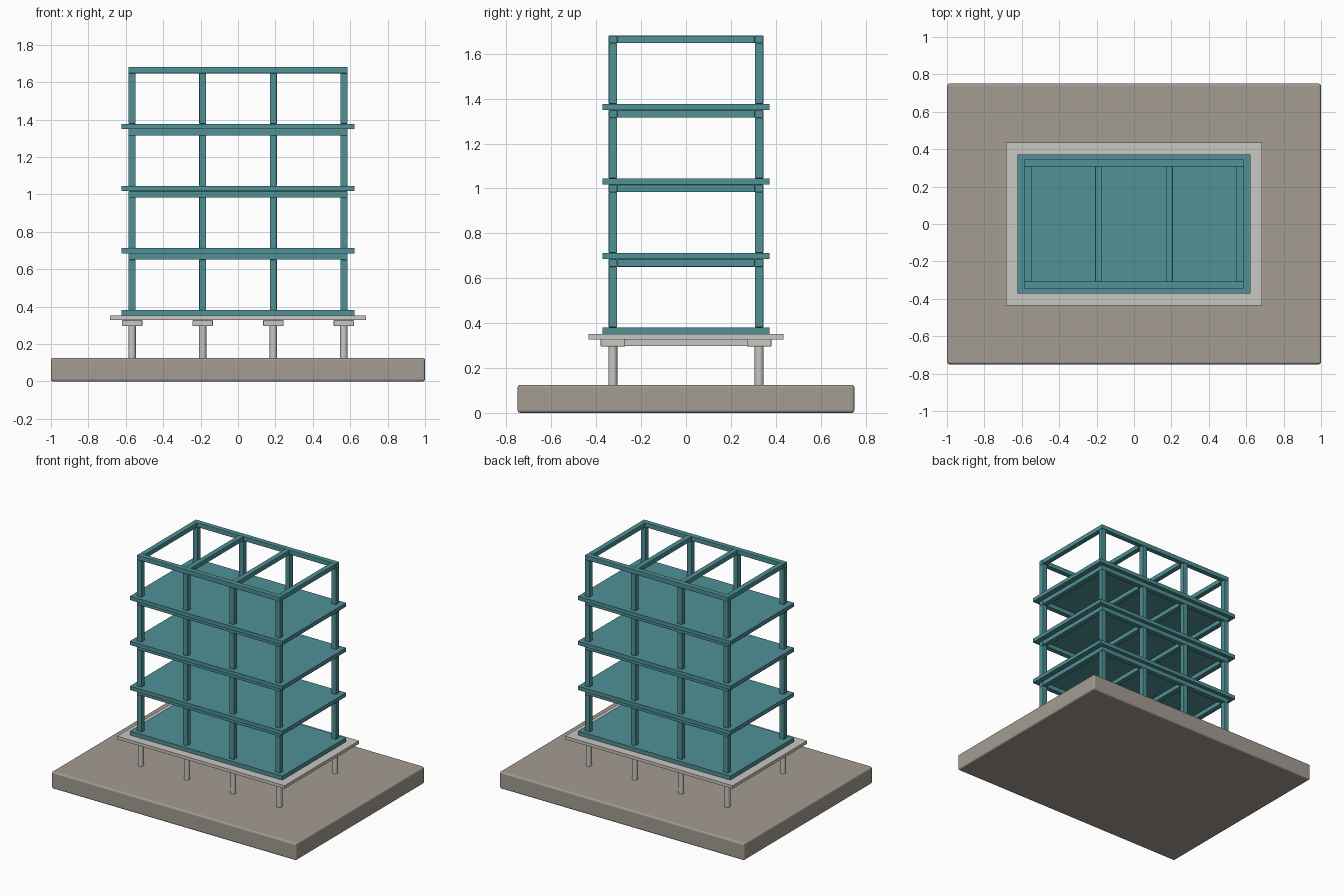
import bpy

if "Cube" in bpy.data.objects:
    bpy.data.objects.remove(bpy.data.objects["Cube"])


def material(name, rgb):
    m = bpy.data.materials.new(name)
    m.diffuse_color = (*rgb, 1)
    m.use_nodes = True
    m.node_tree.nodes["Principled BSDF"].inputs["Base Color"].default_value = m.diffuse_color
    return m


TEAL = material("teal", (0.08, 0.283, 0.305))
CONCRETE = material("light concrete", (0.578, 0.571, 0.539))
STONE = material("warm stone", (0.366, 0.332, 0.287))


def finish(ob, name, mat, bevel=0, segments=2):
    ob.name = name
    ob.data.materials.append(mat)
    if bevel:
        mod = ob.modifiers.new("rounded edges", 'BEVEL')
        mod.width = bevel
        mod.segments = segments
    return ob


def box(name, x, y, z0, z1, w, d, mat, bevel=0, segments=2):
    bpy.ops.mesh.primitive_cube_add(size=1, location=(x, y, (z0 + z1) / 2))
    ob = bpy.context.object
    ob.scale = (w, d, z1 - z0)
    bpy.ops.object.transform_apply(location=False, rotation=False, scale=True)
    return finish(ob, name, mat, bevel, segments)


COL_X = (-0.566, -0.189, 0.189, 0.566)
COL_Y = (-0.326, 0.326)
T = 0.038            # column and beam width
STOREY = 0.332
BEAM = 0.034         # beam depth
SLAB = 0.028
FLOOR = 0.381        # top of the lowest floor

# Ground block
box("ground_base", 0, 0, 0, 0.125, 2, 1.5, STONE, 0.012, 3)

# Piers with square capitals and cross ribs under the platform
for x in COL_X:
    for y in COL_Y:
        bpy.ops.mesh.primitive_cylinder_add(vertices=24, radius=0.02, depth=0.19,
                                            location=(x, y, 0.21))
        finish(bpy.context.object, "pier", CONCRETE)
        bpy.ops.object.shade_smooth_by_angle()
        box("pier_capital", x, y, 0.295, 0.328, 0.11, 0.11, CONCRETE, 0.005)
    box("platform_rib", x, 0, 0.298, 0.328, 0.04, 0.56, CONCRETE)
box("platform_slab", 0, 0, 0.328, 0.351, 1.37, 0.87, CONCRETE)

# Four storeys: floor slab, columns, then the beam frame above
for i in range(4):
    top = FLOOR + i * STOREY
    beam_top = top + STOREY - SLAB
    beam_low = beam_top - BEAM
    box("floor_slab", 0, 0, top - SLAB - (0.002 if i == 0 else 0), top,
        1.246, 0.744, TEAL)
    for x in COL_X:
        for y in COL_Y:
            box("column", x, y, top, beam_low, T, T, TEAL, 0.003)
        box("cross_beam", x, 0, beam_low, beam_top, T, 0.614, TEAL, 0.003)
    for y in COL_Y:
        box("long_beam", 0, y, beam_low, beam_top, 1.172, T, TEAL, 0.003)
